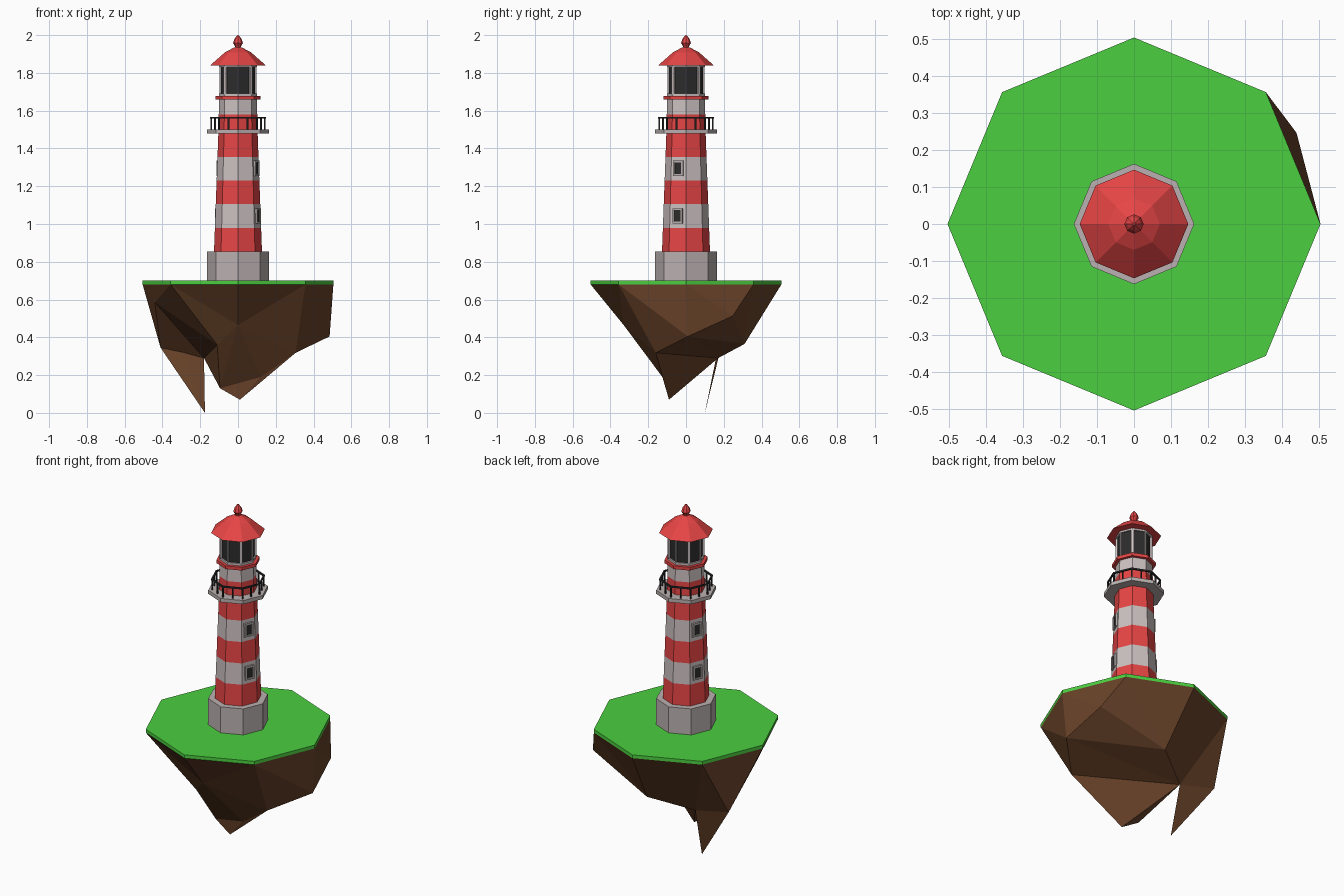
import bpy, bmesh
from math import cos, sin, pi, radians
from mathutils import Vector, Matrix

if "Cube" in bpy.data.objects:
    bpy.data.objects.remove(bpy.data.objects["Cube"])

def mat(name, rgb):
    m = bpy.data.materials.new(name)
    m.diffuse_color = (*rgb, 1)
    m.use_nodes = True
    m.node_tree.nodes["Principled BSDF"].inputs["Base Color"].default_value = m.diffuse_color
    return m

RED = mat("red_paint", (0.80, 0.06, 0.06))
WHITE = mat("off_white_paint", (0.60, 0.53, 0.53))
STONE = mat("pale_stone", (0.50, 0.44, 0.44))
DARK = mat("dark_metal_glass", (0.025, 0.025, 0.025))
GRASS = mat("grass", (0.07, 0.62, 0.05))
EARTH = mat("earth", (0.14, 0.055, 0.022))

def finish(name, bm, material):
    bmesh.ops.recalc_face_normals(bm, faces=bm.faces)
    me = bpy.data.meshes.new(name)
    bm.to_mesh(me)
    bm.free()
    me.materials.append(material)
    ob = bpy.data.objects.new(name, me)
    bpy.context.collection.objects.link(ob)
    return ob

def polar(r, deg, z):
    return Vector((r * cos(radians(deg)), r * sin(radians(deg)), z))

def lathe(name, profile, material, n=8, closed=False):
    """Faceted turned part from (radius, z) points; closed makes a hollow ring."""
    bm = bmesh.new()
    rings = [[bm.verts.new(polar(r, 360 * i / n, z)) for i in range(n)] for r, z in profile]
    pairs = list(zip(rings, rings[1:]))
    if closed:
        pairs.append((rings[-1], rings[0]))
    for a, b in pairs:
        for i in range(n):
            j = (i + 1) % n
            bm.faces.new((a[i], a[j], b[j], b[i]))
    if not closed:
        bm.faces.new(rings[0])
        bm.faces.new(rings[-1])
    return finish(name, bm, material)

def add_box(bm, centre, size, deg):
    m = Matrix.Translation(centre) @ Matrix.Rotation(radians(deg), 4, 'Z') @ Matrix.Diagonal((*size, 1))
    bmesh.ops.create_cube(bm, size=1, matrix=m)

def hull(name, points, material):
    bm = bmesh.new()
    for p in points:
        bm.verts.new(p)
    bmesh.ops.convex_hull(bm, input=bm.verts)
    return finish(name, bm, material)

# Grass slab
lathe("grass_top", [(0.505, 0.68), (0.505, 0.70)], GRASS)

# Floating rock: octagon rim, jagged middle ring, low tip
rim = [polar(0.505, 45 * i, 0.68) for i in range(8)]
mid = [(0.485, 0.01, 0.405), (0.44, 0.247, 0.513), (0.04, 0.31, 0.365), (-0.18, 0.17, 0.29),
       (-0.44, -0.05, 0.585), (-0.11, -0.235, 0.36), (0, -0.33, 0.465), (0.305, -0.16, 0.318)]
low = [(0.01, -0.09, 0.07), (-0.095, -0.075, 0.13), (0.12, -0.125, 0.19)]
bm = bmesh.new()
R = [bm.verts.new(p) for p in rim]
M = [bm.verts.new(p) for p in mid]
tip, tip_side, ledge = [bm.verts.new(p) for p in low]
bm.faces.new(R)
for i in range(8):
    j = (i + 1) % 8
    if i in (4, 6):
        tris = ((R[i], R[j], M[i]), (R[j], M[j], M[i]))
    else:
        tris = ((R[i], R[j], M[j]), (R[i], M[j], M[i]))
    for t in tris:
        bm.faces.new(t)
for t in ((M[6], M[7], ledge), (M[6], ledge, tip_side), (ledge, tip, tip_side),
          (M[6], tip_side, M[5]), (M[5], tip_side, M[3]), (M[5], M[3], M[4]),
          (ledge, M[7], tip), (tip, M[7], M[3]), (tip_side, tip, M[3]),
          (M[7], M[0], M[3]), (M[0], M[2], M[3]), (M[0], M[1], M[2])):
    bm.faces.new(t)
finish("rock", bm, EARTH)

# Side shoulder of the rock and its thin hanging spike
shoulder = (-0.41, 0.185, 0.345)
hull("rock_shoulder", [rim[3], rim[4], mid[4], mid[3], shoulder], EARTH)
hull("rock_spike", [shoulder, mid[3], (-0.175, 0.10, 0.0), (-0.29, 0.165, 0.32)], EARTH)

# Stone base and striped tapering tower
lathe("tower_base", [(0.163, 0.70), (0.163, 0.855)], STONE)
Z0, Z1, R0, R1 = 0.855, 1.48, 0.127, 0.104

def tower_r(z):
    return R0 + (R1 - R0) * (z - Z0) / (Z1 - Z0)

for i in range(5):
    a, b = Z0 + 0.125 * i, Z0 + 0.125 * (i + 1)
    lathe(f"tower_band_{i + 1}", [(tower_r(a), a), (tower_r(b), b)], WHITE if i % 2 else RED)

# Windows on two opposite faces: frame bars around a dark pane
for side, deg in (("right", -22.5), ("left", 157.5)):
    for level, z in (("lower", 1.043), ("upper", 1.295)):
        d = tower_r(z) * cos(pi / 8)
        out, across = polar(1, deg, 0), polar(1, deg + 90, 0)
        bm = bmesh.new()
        for s in (-1, 1):
            add_box(bm, out * d + across * s * 0.023 + Vector((0, 0, z)), (0.02, 0.01, 0.08), deg)
            add_box(bm, out * d + Vector((0, 0, z + s * 0.035)), (0.02, 0.036, 0.01), deg)
        finish(f"window_frame_{side}_{level}", bm, STONE)
        bm = bmesh.new()
        add_box(bm, out * d + Vector((0, 0, z)), (0.01, 0.036, 0.06), deg)
        finish(f"window_pane_{side}_{level}", bm, DARK)

# Gallery deck and railing
lathe("gallery_deck", [(0.163, 1.478), (0.163, 1.50)], STONE)
lathe("gallery_handrail", [(0.138, 1.558), (0.147, 1.558), (0.147, 1.567), (0.138, 1.567)], DARK, closed=True)
bm = bmesh.new()
for i in range(16):
    r = 0.142 if i % 2 == 0 else 0.142 * cos(pi / 8)
    add_box(bm, polar(r, 22.5 * i, 1.53), (0.007, 0.007, 0.062), 22.5 * i)
finish("gallery_posts", bm, DARK)

# Watch room and trim ring
lathe("watch_room_lower", [(0.104, 1.50), (0.102, 1.58)], RED)
lathe("watch_room_upper", [(0.102, 1.58), (0.100, 1.66)], WHITE)
lathe("trim_ring", [(0.118, 1.658), (0.118, 1.677)], RED)

# Lantern room: glass, sill, head ring and corner posts
lathe("lantern_glass", [(0.092, 1.677), (0.092, 1.84)], DARK)
lathe("lantern_sill", [(0.100, 1.677), (0.100, 1.69)], WHITE)
lathe("lantern_head", [(0.100, 1.83), (0.100, 1.845)], WHITE)
bm = bmesh.new()
for i in range(8):
    add_box(bm, polar(0.093, 45 * i, 1.76), (0.012, 0.016 if i % 2 else 0.007, 0.15), 45 * i)
finish("lantern_posts", bm, WHITE)

# Roof and finial
lathe("roof", [(0.147, 1.84), (0.07, 1.908), (0.02, 1.935)], RED)
lathe("finial", [(0.013, 1.925), (0.015, 1.94), (0.026, 1.958), (0.019, 1.98), (0.003, 2.0)], RED)
